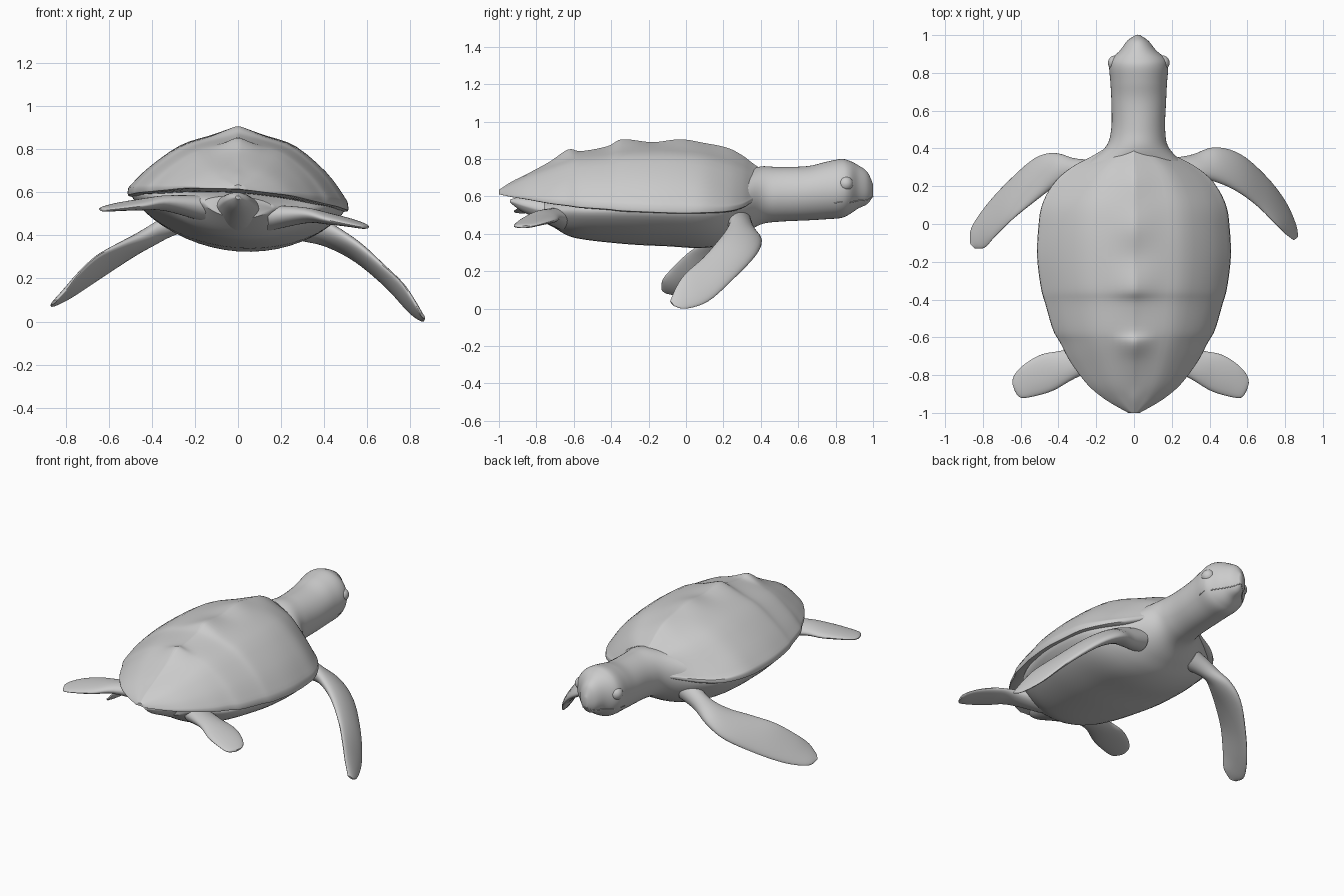
import bpy, bmesh
from math import sin, cos, pi, radians
from mathutils import Vector
from mathutils.bvhtree import BVHTree

if "Cube" in bpy.data.objects:
    bpy.data.objects.remove(bpy.data.objects["Cube"])


def spline(pts, n, closed=False):
    """Catmull-Rom resampling through the given vectors."""
    k, out = len(pts), []
    at = (lambda i: pts[i % k]) if closed else (lambda i: pts[max(0, min(k - 1, i))])
    for i in range(k if closed else k - 1):
        a, b, c, d = at(i - 1), at(i), at(i + 1), at(i + 2)
        for j in range(n):
            t = j / n
            out.append(0.5 * (2 * b + (c - a) * t + (2 * a - 5 * b + 4 * c - d) * t * t
                              + (3 * b - a - 3 * c + d) * t ** 3))
    return out if closed else out + [pts[-1].copy()]


def loft(name, rings, around=3, along=5):
    rings = [spline(r, around, True) for r in rings]
    columns = [spline(list(col), along) for col in zip(*rings)]
    bm = bmesh.new()
    grid = [[bm.verts.new(p) for p in col] for col in columns]
    n, m = len(grid), len(grid[0])
    for i in range(n):
        for j in range(m - 1):
            p, q = grid[i], grid[(i + 1) % n]
            bm.faces.new((p[j], q[j], q[j + 1], p[j + 1]))
    bm.faces.new([c[0] for c in grid])
    bm.faces.new([c[-1] for c in grid])
    bmesh.ops.recalc_face_normals(bm, faces=bm.faces)
    mesh = bpy.data.meshes.new(name)
    bm.to_mesh(mesh)
    bm.free()
    mesh.shade_smooth()
    mesh.set_sharp_from_angle(angle=radians(50))
    ob = bpy.data.objects.new(name, mesh)
    bpy.context.collection.objects.link(ob)
    return ob


def clamp(t):
    return max(0, min(1, t))


def roll(x, y):
    """The body leans slightly to one side; the lean fades out at the neck."""
    return -0.07 * x * clamp((0.5 - y) / 0.2)


# Carapace: y, half width, rim height, ridge height
shell = [(-1, .03, .615, .635), (-.93, .15, .612, .68), (-.85, .245, .61, .72),
         (-.73, .335, .60, .785), (-.63, .388, .595, .85), (-.56, .427, .59, .842),
         (-.42, .468, .585, .868), (-.34, .49, .58, .905), (-.18, .51, .575, .89),
         (-.03, .505, .57, .905), (.1, .485, .57, .885), (.22, .42, .57, .86),
         (.3, .33, .58, .82), (.36, .22, .60, .775), (.42, .12, .62, .735)]
half = [(.05, .985), (.28, .88), (.53, .74), (.8, .41), (.96, .12), (1, 0), (.95, -.09), (.5, -.03)]
profile = [(0, 1)] + half + [(0, 0)] + [(-u, v) for u, v in reversed(half)]

# The bumps stay near the ridge; the flanks follow a smoothed ridge height
flank = [s[3] for s in shell]
flank = [flank[0]] + [(a + 2 * b + c) / 4 for a, b, c in zip(flank, flank[1:], flank[2:])] + [flank[-1]]
rings = []
for (y, w, rim, top), side_top in zip(shell, flank):
    ring = []
    slope = 1 + .35 * clamp((y - .05) / .2)      # shoulders slope more at the front
    for u, v in profile:
        h = top if abs(u) < .1 else side_top
        lean = roll(u * w, y) * clamp(1 - v) ** 1.5
        rise = v ** slope if v > 0 else v
        ring.append(Vector((u * w, y, rim + rise * (h - rim) + lean)))
    rings.append(ring)
loft("carapace", rings)

# Belly, neck and head: y, centre x, half width, bottom, middle, top
trunk = [(-.76, 0, .16, .48, .54, .58), (-.65, 0, .29, .40, .54, .60), (-.54, 0, .39, .37, .55, .62),
         (-.3, 0, .475, .345, .56, .66), (-.1, 0, .495, .335, .56, .68), (.08, 0, .473, .325, .56, .68),
         (.2, 0, .405, .345, .555, .69), (.3, 0, .29, .395, .565, .73), (.4, .015, .172, .45, .60, .76),
         (.5, .022, .143, .465, .61, .757), (.65, .025, .145, .472, .62, .762),
         (.75, .025, .150, .478, .63, .785), (.83, .025, .156, .485, .64, .80),
         (.875, .025, .142, .505, .65, .79), (.92, .022, .095, .535, .65, .767),
         (.97, .02, .056, .56, .64, .73), (1, .02, .012, .60, .63, .665)]


def trunk_ring(y, cx, w, bottom, mid, top):
    ring = []
    keel = 1 + .4 * clamp((.4 - y) / .2)         # the belly is more V-shaped than the neck
    for i in range(16):
        a = 2 * pi * i / 16
        x, s = w * cos(a), sin(a)
        z = mid + (s * (top - mid) if s > 0 else -abs(s) ** keel * (mid - bottom))
        ring.append(Vector((cx + x, y, z + roll(x, y))))
    return ring


body = loft("body_neck_head", [trunk_ring(*s) for s in trunk], along=6)

# Eyes and mouth line, seated on the head surface
tree = BVHTree.FromPolygons([v.co for v in body.data.vertices],
                            [p.vertices[:] for p in body.data.polygons])
for side, label in ((1, "right"), (-1, "left")):
    spot = tree.find_nearest(Vector((.025 + side * .16, .865, .675)))
    bpy.ops.mesh.primitive_uv_sphere_add(segments=24, ring_count=16, radius=.04,
                                         location=spot[0] - spot[1] * .026)
    eye = bpy.context.object
    eye.name = "eye_" + label
    eye.data.shade_smooth()
    curve = bpy.data.curves.new("mouth_" + label, 'CURVE')
    curve.dimensions = '3D'
    curve.bevel_depth = .003
    line = curve.splines.new('POLY')
    path = [(.17, .79, .56), (.165, .83, .57), (.14, .88, .568), (.10, .93, .572), (.06, .97, .58), (.025, 1, .60)]
    line.points.add(len(path) - 1)
    for pt, (x, y, z) in zip(line.points, path):
        hit = tree.find_nearest(Vector((.022 + side * (x - .022), y, z)))[0]
        pt.co = (*hit, 1)
    bpy.context.collection.objects.link(bpy.data.objects.new("mouth_" + label, curve))


# Flippers: leading point, trailing point, half thickness
def flipper(name, stations):
    st = [(Vector(a), Vector(b), t) for a, b, t in stations]
    mids = [(a + b) / 2 for a, b, t in st]
    rings = []
    for i, (a, b, t) in enumerate(st):
        span = mids[min(i + 1, len(st) - 1)] - mids[max(i - 1, 0)]
        chord = (a - b) / 2
        n = span.cross(chord).normalized()
        rings.append([mids[i] + chord * cos(2 * pi * k / 10) + n * t * sin(2 * pi * k / 10)
                      for k in range(10)])
    return loft(name, rings)


flipper("front_flipper_right", [
    ((.18, .34, .44), (.22, .20, .51), .07), ((.29, .355, .39), (.36, .24, .48), .055),
    ((.42, .405, .36), (.46, .215, .42), .042), ((.56, .37, .28), (.56, .165, .355), .033),
    ((.70, .25, .155), (.66, .09, .27), .025), ((.80, .12, .04), (.75, 0, .19), .02),
    ((.855, 0, .0), (.80, -.05, .12), .014), ((.868, -.065, .015), (.845, -.085, .04), .006)])
flipper("front_flipper_left", [
    ((-.18, .33, .47), (-.22, .20, .53), .07), ((-.29, .335, .42), (-.33, .25, .48), .05),
    ((-.41, .375, .37), (-.42, .20, .41), .042), ((-.52, .35, .29), (-.54, .11, .36), .033),
    ((-.66, .23, .19), (-.65, .02, .305), .025), ((-.78, .10, .11), (-.74, -.07, .22), .02),
    ((-.86, -.02, .07), (-.79, -.125, .155), .014), ((-.868, -.10, .08), (-.84, -.13, .10), .006)])

hind = [((.14, -.56, .46), (.14, -.74, .50), .06), ((.33, -.66, .485), (.30, -.82, .50), .036),
        ((.46, -.69, .475), (.40, -.88, .475), .026), ((.55, -.745, .46), (.49, -.91, .455), .018),
        ((.598, -.80, .445), (.565, -.92, .44), .012), ((.608, -.84, .44), (.595, -.885, .435), .006)]
flipper("hind_flipper_right", hind)
mirror = lambda p: (-1.06 * p[0], p[1], p[2] + .03 + .085 * p[0])
flipper("hind_flipper_left", [(mirror(a), mirror(b), t) for a, b, t in hind])

# Short tail under the back of the shell
loft("tail", [trunk_ring(y, 0, w, z - w * .7, z, z + w * .7) for y, w, z in
              ((-.66, .13, .50), (-.78, .09, .535), (-.88, .055, .56), (-.94, .012, .575))])
